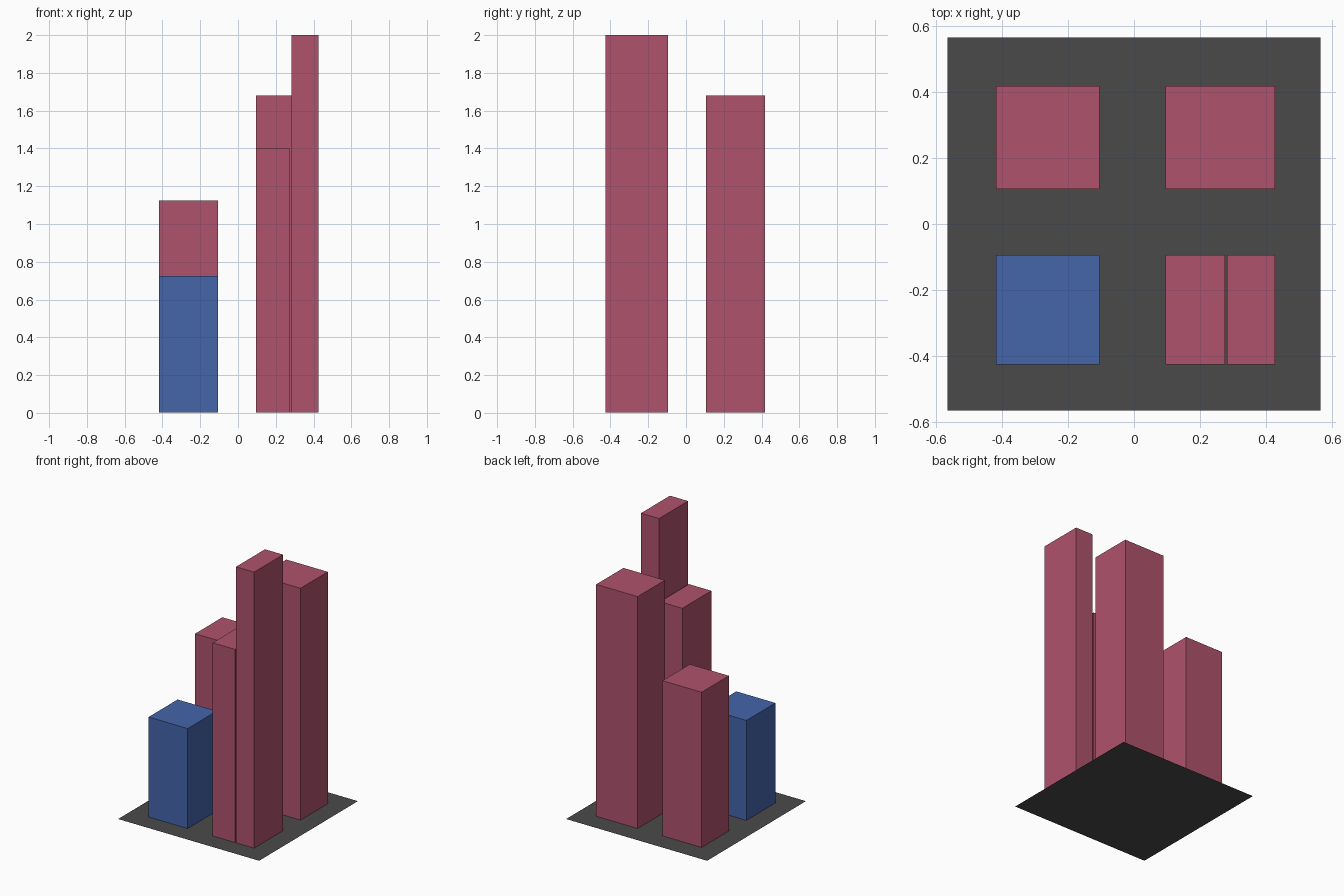
import bpy
import bmesh
from mathutils import Matrix

if "Cube" in bpy.data.objects:
    bpy.data.objects.remove(bpy.data.objects["Cube"])


def material(name, rgb):
    mat = bpy.data.materials.new(name)
    mat.diffuse_color = (*rgb, 1)
    mat.use_nodes = True
    mat.node_tree.nodes["Principled BSDF"].inputs["Base Color"].default_value = mat.diffuse_color
    return mat


def add_object(name, bm, mat):
    mesh = bpy.data.meshes.new(name)
    bm.to_mesh(mesh)
    bm.free()
    mesh.materials.append(mat)
    obj = bpy.data.objects.new(name, mesh)
    bpy.context.collection.objects.link(obj)
    return obj


def tower(name, xs, ys, height, mat):
    """Box spanning xs and ys, rising from just above the ground sheet."""
    z0 = 0.001
    bm = bmesh.new()
    bmesh.ops.create_cube(bm, size=1, matrix=(
        Matrix.Translation((sum(xs) / 2, sum(ys) / 2, (z0 + height) / 2))
        @ Matrix.Diagonal((xs[1] - xs[0], ys[1] - ys[0], height - z0, 1))))
    add_object(name, bm, mat)


red = material("red", (0.43, 0.085, 0.15))
blue = material("blue", (0.058, 0.13, 0.40))
dark = material("dark_grey", (0.068, 0.068, 0.068))

# Ground sheet
bm = bmesh.new()
bmesh.ops.create_grid(bm, x_segments=1, y_segments=1, size=0.565)
add_object("ground_plate", bm, dark)

# City blocks: shared column and row extents
left, right = (-0.418, -0.105), (0.095, 0.427)
front, back = (-0.426, -0.094), (0.106, 0.418)

tower("front_left_tower", left, front, 0.725, blue)
tower("back_left_tower", left, back, 1.125, red)
tower("back_right_tower", right, back, 1.68, red)

# Front right block is split by a narrow gap
tower("front_right_low_tower", (right[0], 0.275), front, 1.40, red)
tower("front_right_tall_tower", (0.282, right[1]), front, 2.0, red)
